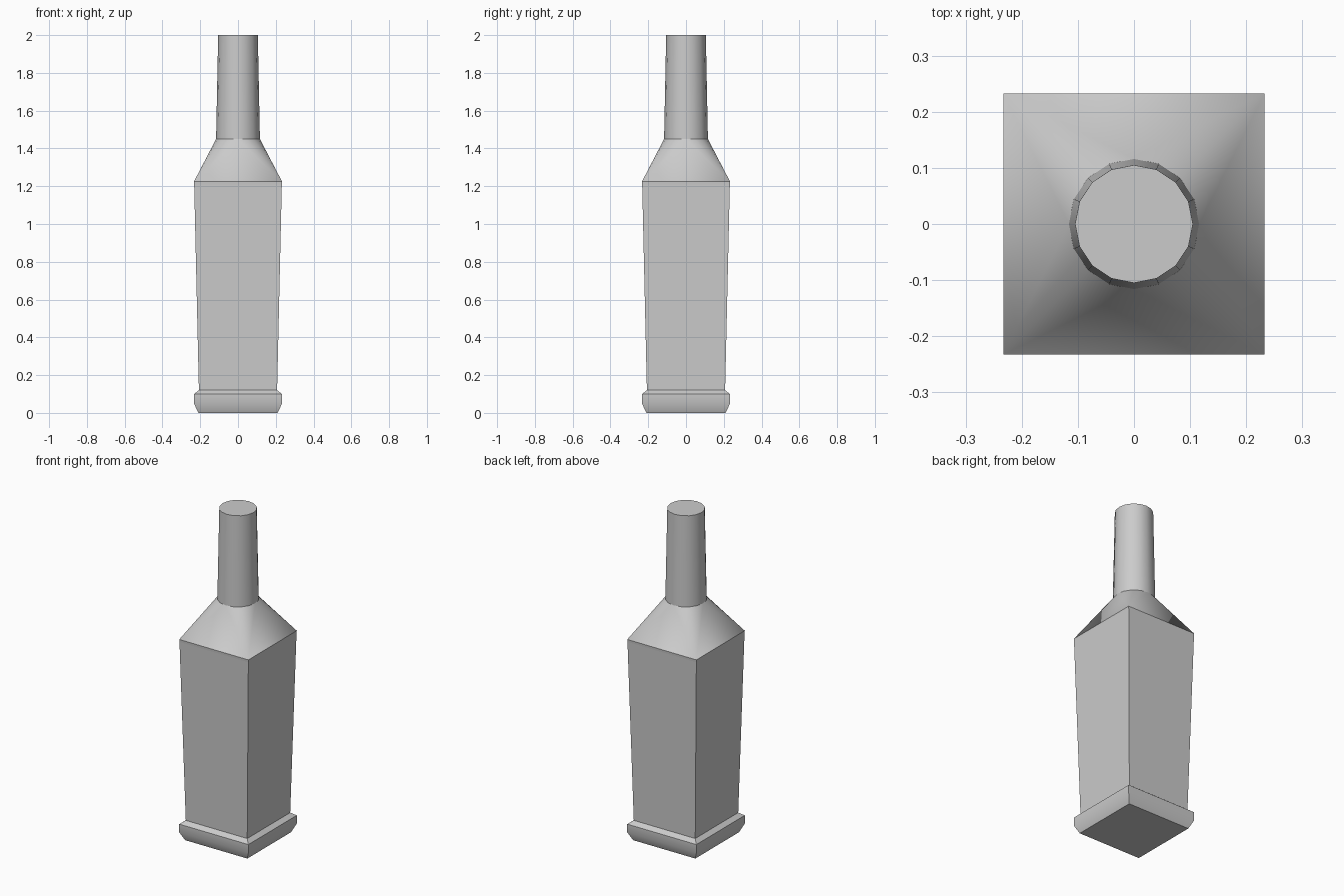
import bpy, bmesh, math
from math import cos, sin, radians

cube = bpy.data.objects.get("Cube")
if cube:
    bpy.data.objects.remove(cube, do_unlink=True)

grey = bpy.data.materials.new("grey_glass")
grey.use_nodes = True
colour = (0.6, 0.6, 0.6, 1)
grey.diffuse_color = colour
grey.node_tree.nodes["Principled BSDF"].inputs["Base Color"].default_value = colour

SIDES = 16
SHOULDER_Z, NECK_Z, TOP_Z = 1.225, 1.45, 2.0


def square(bm, half, z):
    return [bm.verts.new((half * x, half * y, z))
            for x, y in ((1, 1), (-1, 1), (-1, -1), (1, -1))]


def circle(bm, radius, z):
    steps = [2 * math.pi * i / SIDES for i in range(SIDES)]
    return [bm.verts.new((radius * cos(a), radius * sin(a), z)) for a in steps]


def bridge(bm, low, high):
    n = len(low)
    for i in range(n):
        j = (i + 1) % n
        bm.faces.new((low[i], low[j], high[j], high[i]))


def finish(bm, name, smooth=True):
    mesh = bpy.data.meshes.new(name)
    bm.to_mesh(mesh)
    bm.free()
    mesh.materials.append(grey)
    obj = bpy.data.objects.new(name, mesh)
    bpy.context.collection.objects.link(obj)
    if smooth:
        bpy.ops.object.select_all(action="DESELECT")
        obj.select_set(True)
        bpy.context.view_layer.objects.active = obj
        bpy.ops.object.shade_smooth_by_angle(angle=radians(30))
    return obj


# Base: square foot with a tapered underside and a chamfered upper edge
bm = bmesh.new()
rings = [square(bm, h, z) for h, z in
         ((0.21, 0), (0.233, 0.05), (0.233, 0.1), (0.207, 0.12))]
for low, high in zip(rings, rings[1:]):
    bridge(bm, low, high)
bm.faces.new(rings[0][::-1])
finish(bm, "base")

# Body: four flat sides widening upward
bm = bmesh.new()
bridge(bm, square(bm, 0.207, 0.12), square(bm, 0.232, 1.21))
finish(bm, "body", smooth=False)

# Shoulder: thin rim, then a square blended into a circle
bm = bmesh.new()
rim = square(bm, 0.232, 1.21)
corners = square(bm, 0.233, SHOULDER_Z)
bridge(bm, rim, corners)
ring = circle(bm, 0.116, NECK_Z)
quarter = SIDES // 4
for c in range(4):
    for i in range(c * quarter, (c + 1) * quarter):
        bm.faces.new((corners[c], ring[(i + 1) % SIDES], ring[i]))
    bm.faces.new((corners[c], corners[(c + 1) % 4],
                  ring[(c + 1) * quarter % SIDES]))
finish(bm, "shoulder")

# Neck: slightly tapered tube with a closed top
bm = bmesh.new()
low, high = circle(bm, 0.116, NECK_Z), circle(bm, 0.105, TOP_Z)
bridge(bm, low, high)
bm.faces.new(high)
finish(bm, "neck")
